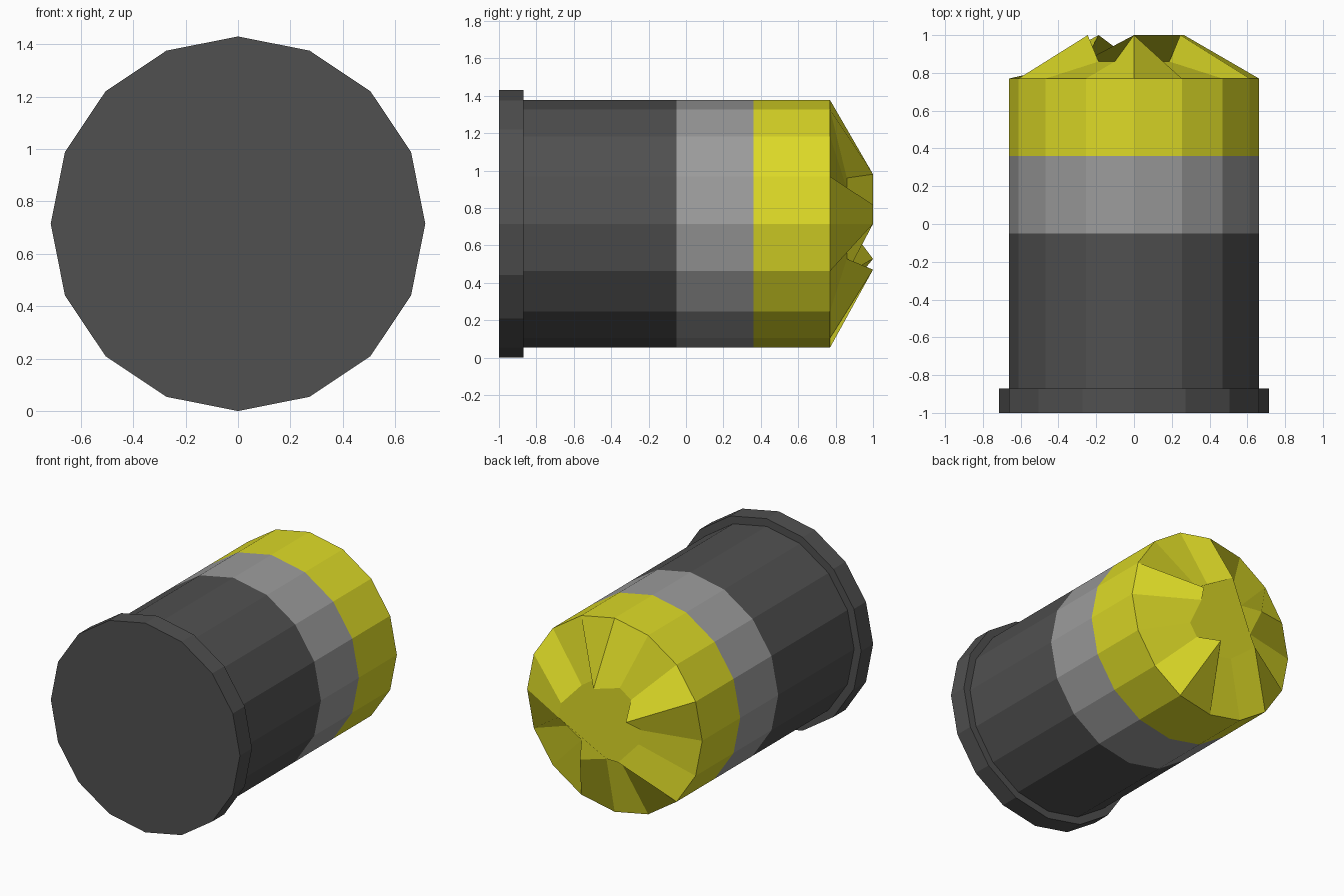
import bpy, bmesh
from math import cos, sin, pi

if "Cube" in bpy.data.objects:
    bpy.data.objects.remove(bpy.data.objects["Cube"])

SIDES = 16
R_RIM, R_BODY, R_FOLD = 0.715, 0.662, 0.265
ZC = 0.715


def material(name, rgb):
    m = bpy.data.materials.new(name)
    m.diffuse_color = (*rgb, 1)
    m.use_nodes = True
    m.node_tree.nodes["Principled BSDF"].inputs["Base Color"].default_value = m.diffuse_color
    return m


def ring(bm, radius, ys):
    """Ring of verts around the y axis; ys is one y or one per vertex."""
    if not isinstance(ys, list):
        ys = [ys] * SIDES
    return [bm.verts.new((radius * cos(2 * pi * k / SIDES), ys[k],
                          ZC + radius * sin(2 * pi * k / SIDES)))
            for k in range(SIDES)]


def lathe(name, profile, mat, cap_start=False, cap_end=False):
    """Skin successive (radius, y) rings into a flat-shaded part."""
    bm = bmesh.new()
    rings = [ring(bm, r, y) for r, y in profile]
    for a, b in zip(rings, rings[1:]):
        for k in range(SIDES):
            j = (k + 1) % SIDES
            bm.faces.new((a[k], b[k], b[j], a[j]))
    if cap_start:
        bm.faces.new(rings[0])
    if cap_end:
        bm.faces.new(rings[-1][::-1])
    me = bpy.data.meshes.new(name)
    bm.to_mesh(me)
    bm.free()
    me.materials.append(mat)
    ob = bpy.data.objects.new(name, me)
    bpy.context.collection.objects.link(ob)
    return ob


dark = material("dark_grey", (0.08, 0.08, 0.08))
grey = material("mid_grey", (0.33, 0.33, 0.33))
yellow = material("yellow", (0.72, 0.70, 0.02))

# Casing base with its wider rim
lathe("base_rim", [(R_RIM, -1), (R_RIM, -0.87), (R_BODY, -0.87)], dark, cap_start=True)

# Casing body and the lighter band
lathe("casing_body", [(R_BODY, -0.87), (R_BODY, -0.05)], dark)
lathe("middle_band", [(R_BODY, -0.05), (R_BODY, 0.36)], grey)

# Crimped end: every third inner vertex is a raised fold (the last meets the first)
fold = [1.0 if k == 0 or k % 3 == 1 else 0.86 for k in range(SIDES)]
lathe("crimped_end", [(R_BODY, 0.36), (R_BODY, 0.77), (R_FOLD, fold)], yellow, cap_end=True)
